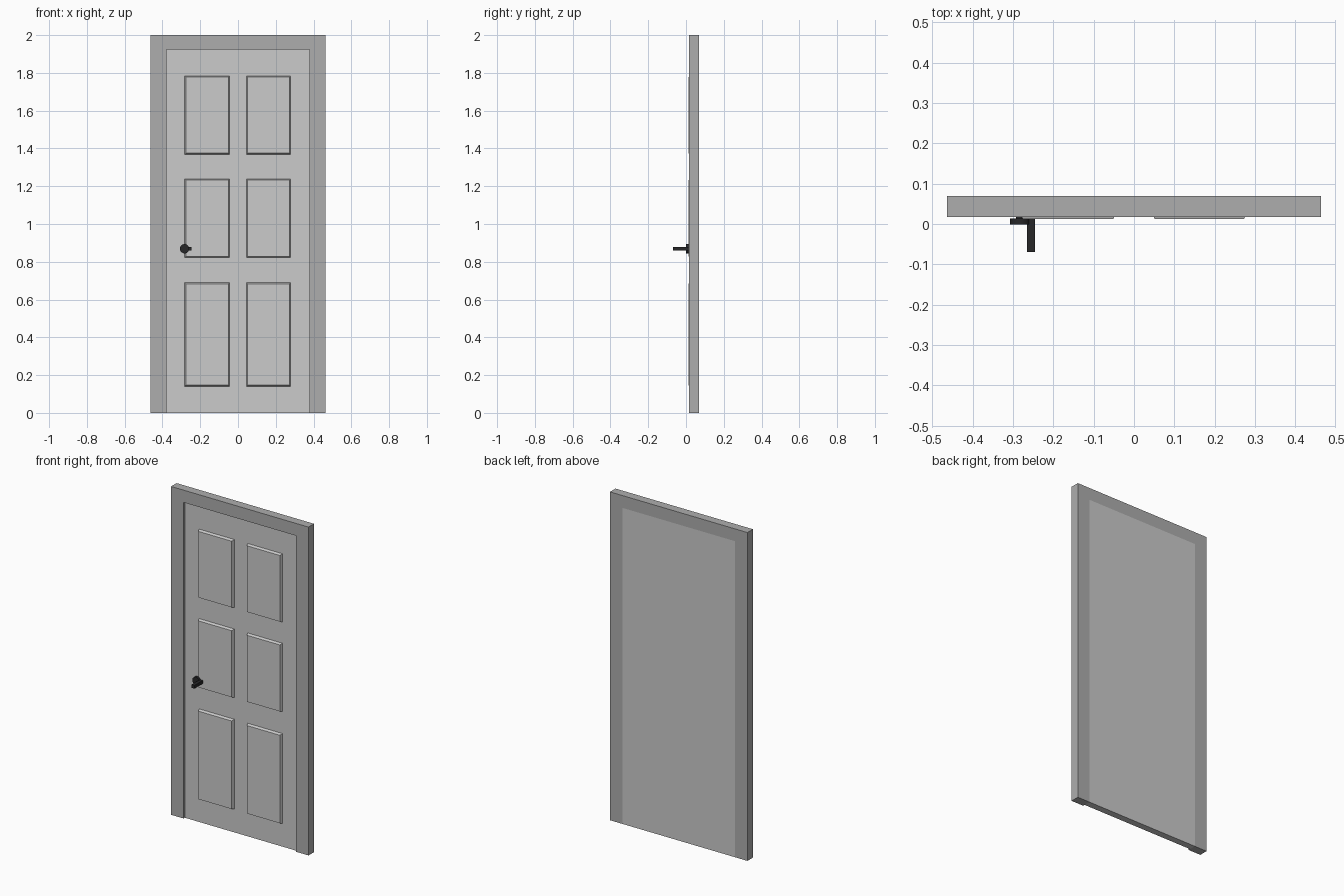
import bpy, bmesh, math
from mathutils import Matrix

if "Cube" in bpy.data.objects:
    bpy.data.objects.remove(bpy.data.objects["Cube"])

def material(name, rgb):
    m = bpy.data.materials.new(name)
    m.diffuse_color = (*rgb, 1)
    m.use_nodes = True
    m.node_tree.nodes["Principled BSDF"].inputs["Base Color"].default_value = m.diffuse_color
    return m

def finish(name, bm, mat):
    bmesh.ops.recalc_face_normals(bm, faces=bm.faces)
    me = bpy.data.meshes.new(name)
    bm.to_mesh(me)
    bm.free()
    ob = bpy.data.objects.new(name, me)
    bpy.context.collection.objects.link(ob)
    me.materials.append(mat)
    return ob

def prism(name, outline, y0, y1, mat):
    """Extrude an x-z outline from y0 to y1."""
    bm = bmesh.new()
    f = bm.faces.new([bm.verts.new((x, y0, z)) for x, z in outline])
    ext = bmesh.ops.extrude_face_region(bm, geom=[f])
    for v in ext["geom"]:
        if isinstance(v, bmesh.types.BMVert):
            v.co.y = y1
    return finish(name, bm, mat)

def rect(x0, x1, z0, z1):
    return [(x0, z0), (x1, z0), (x1, z1), (x0, z1)]

def raised_panel(name, x0, x1, z0, z1, y_base, y_front, flare, mat):
    """Panel with sloped edges, wider where it meets the door."""
    bm = bmesh.new()
    front = [bm.verts.new((x, y_front, z)) for x, z in rect(x0, x1, z0, z1)]
    base = [bm.verts.new((x, y_base, z)) for x, z in
            rect(x0 - flare, x1 + flare, z0 - flare, z1 + flare)]
    bm.faces.new(front)
    bm.faces.new(base)
    for i in range(4):
        j = (i + 1) % 4
        bm.faces.new((front[i], front[j], base[j], base[i]))
    return finish(name, bm, mat)

def disc(name, x, z, r, y0, y1, mat):
    bm = bmesh.new()
    bmesh.ops.create_cone(bm, cap_ends=True, segments=32, radius1=r, radius2=r,
                          depth=y1 - y0,
                          matrix=Matrix.Translation((x, (y0 + y1) / 2, z))
                          @ Matrix.Rotation(math.pi / 2, 4, 'X'))
    ob = finish(name, bm, mat)
    bpy.ops.object.select_all(action='DESELECT')
    bpy.context.view_layer.objects.active = ob
    ob.select_set(True)
    bpy.ops.object.shade_smooth_by_angle(angle=math.radians(40))
    return ob

frame_mat = material("frame_grey", (0.42, 0.42, 0.42))
door_mat = material("door_grey", (0.65, 0.645, 0.63))
black = material("black_metal", (0.02, 0.02, 0.022))

W, IN, TOP = 0.463, 0.379, 1.925
BACK, FRONT, LEAF = 0.07, 0.017, 0.029

# door frame: upside-down U
prism("door_frame", [(-W, 0), (-IN, 0), (-IN, TOP), (IN, TOP),
                     (IN, 0), (W, 0), (W, 2), (-W, 2)], FRONT, BACK, frame_mat)

# door leaf, set back slightly from the frame front
prism("door_leaf", rect(-IN, IN, 0, TOP), LEAF, BACK, door_mat)

# six raised panels
for row, (z0, z1) in enumerate([(0.147, 0.683), (0.828, 1.233), (1.375, 1.778)]):
    for side, (x0, x1) in {"left": (-0.276, -0.051), "right": (0.051, 0.273)}.items():
        raised_panel(f"panel_{side}_{row + 1}", x0, x1, z0, z1,
                     LEAF, 0.0125, 0.006, door_mat)

# handle: round plate, spindle into the door, short neck and projecting lever
HX, HZ = -0.283, 0.869
disc("handle_plate", HX, HZ, 0.0245, -0.001, 0.0135, black)
disc("handle_spindle", HX, HZ, 0.009, 0.013, LEAF + 0.002, black)
prism("handle_neck", rect(HX, -0.245, HZ - 0.01, HZ + 0.01), 0.0, 0.0125, black)
prism("handle_lever", rect(-0.265, -0.245, HZ - 0.01, HZ + 0.01), -0.069, 0.0125, black)
